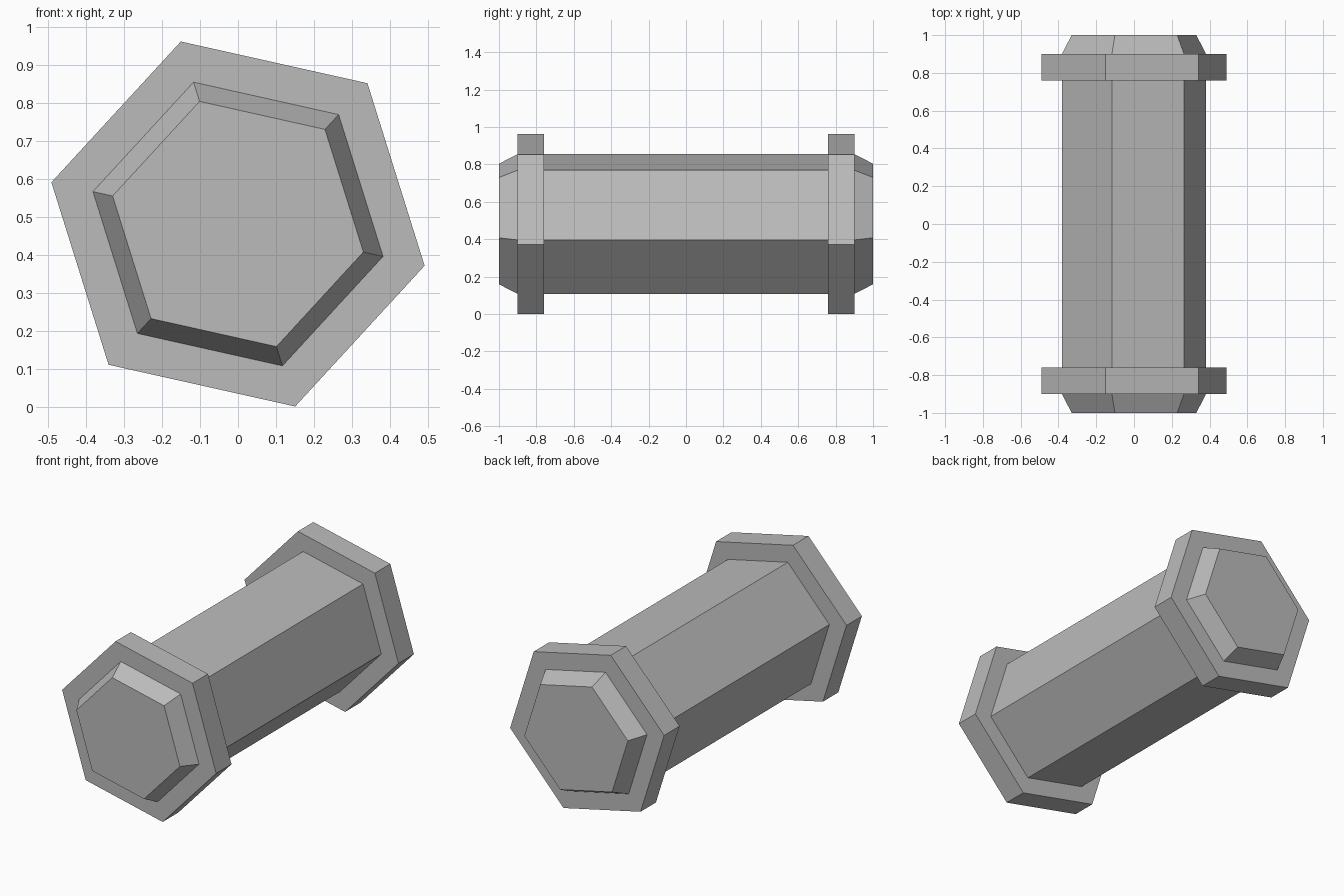
import bpy
import bmesh
from math import cos, sin, radians

SIDES = 6
TILT = radians(-12.6)
AXIS_Z = 0.4815

cube = bpy.data.objects.get("Cube")
if cube:
    bpy.data.objects.remove(cube, do_unlink=True)

grey = bpy.data.materials.new("plain grey")
grey.use_nodes = True
colour = (0.5, 0.5, 0.5, 1)
grey.diffuse_color = colour
grey.node_tree.nodes["Principled BSDF"].inputs["Base Color"].default_value = colour


def hex_solid(name, profile):
    """Closed six-sided solid along y from (y, radius) stations."""
    bm = bmesh.new()
    rings = []
    for y, r in profile:
        angles = [TILT + radians(360 / SIDES * i) for i in range(SIDES)]
        rings.append([bm.verts.new((r * cos(a), y, AXIS_Z + r * sin(a))) for a in angles])
    for a, b in zip(rings, rings[1:]):
        for i in range(SIDES):
            j = (i + 1) % SIDES
            bm.faces.new((a[i], a[j], b[j], b[i]))
    bm.faces.new(rings[0])
    bm.faces.new(rings[-1])
    bmesh.ops.recalc_face_normals(bm, faces=bm.faces)
    mesh = bpy.data.meshes.new(name)
    bm.to_mesh(mesh)
    bm.free()
    mesh.materials.append(grey)
    obj = bpy.data.objects.new(name, mesh)
    bpy.context.collection.objects.link(obj)
    return obj


# Central bar with tapered ends
hex_solid("bar", [(-1, 0.338), (-0.9, 0.391), (0.9, 0.391), (1, 0.338)])

# Wide collars near both ends
for name, side in (("front_collar", -1), ("back_collar", 1)):
    hex_solid(name, [(side * 0.76, 0.503), (side * 0.9, 0.503)])
